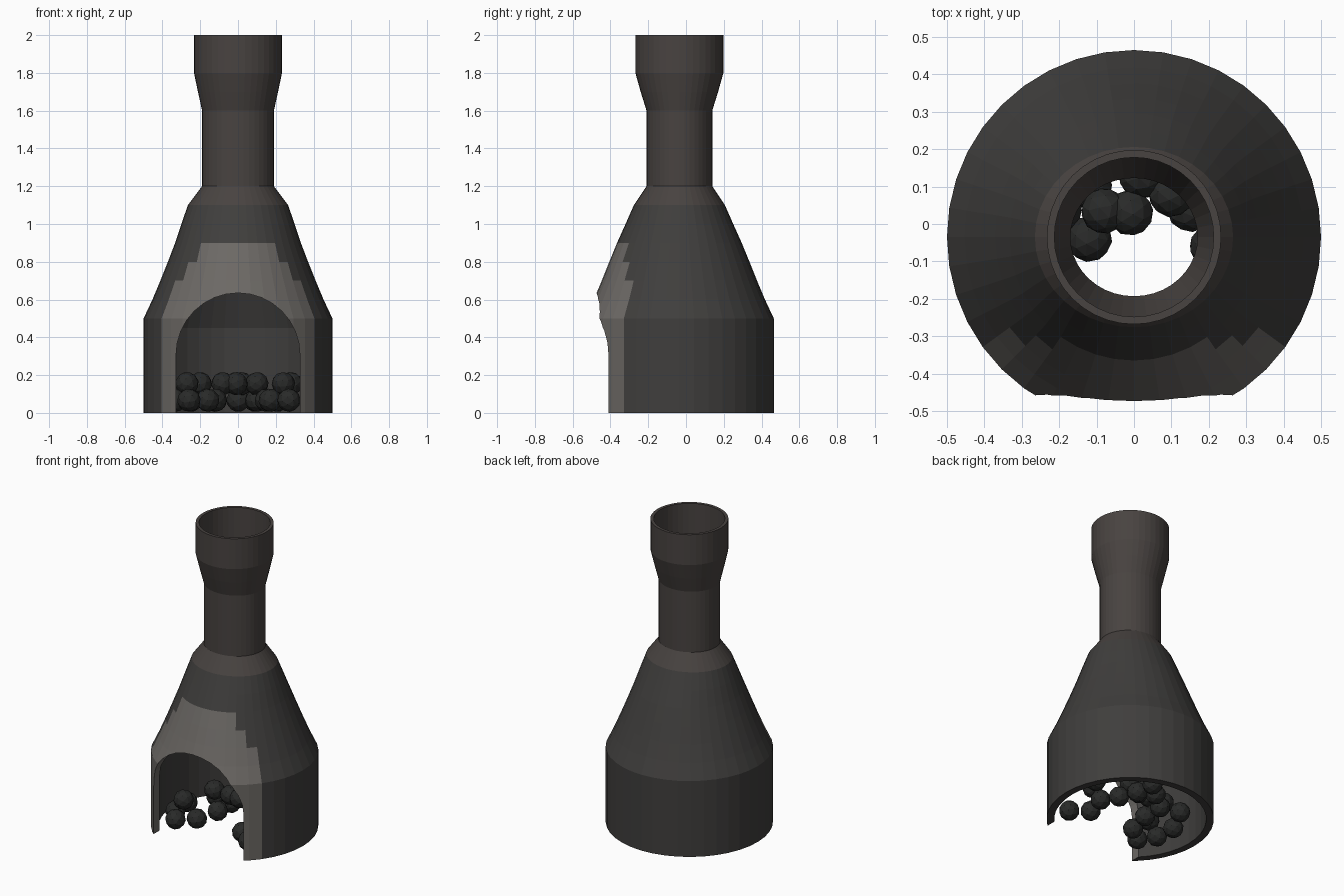
import bpy, bmesh, math, random

if "Cube" in bpy.data.objects:
    bpy.data.objects.remove(bpy.data.objects["Cube"])

SEG = 40          # sides of the turned shell
CY = -0.035       # y of the shell axis
random.seed(4)


def material(name, rgb):
    m = bpy.data.materials.new(name)
    m.diffuse_color = (*rgb, 1)
    m.use_nodes = True
    m.node_tree.nodes["Principled BSDF"].inputs["Base Color"].default_value = m.diffuse_color
    return m


IRON = material("dark_iron", (0.05, 0.048, 0.046))
TRIM = material("pale_surround", (0.15, 0.14, 0.13))
FLUE = material("flue_iron", (0.065, 0.056, 0.052))
COAL = material("coal", (0.022, 0.023, 0.022))


def add_object(name, bm, mats):
    bmesh.ops.recalc_face_normals(bm, faces=bm.faces[:])
    me = bpy.data.meshes.new(name)
    bm.to_mesh(me)
    bm.free()
    for m in mats:
        me.materials.append(m)
    ob = bpy.data.objects.new(name, me)
    bpy.context.collection.objects.link(ob)
    return ob


# Turned shell: outer skin upward, then inner skin downward (rx, ry, z)
outer = [(.5, .5, 0), (.5, .5, .5), (.453, .453, .6), (.411, .411, .7),
         (.371, .371, .8), (.333, .33, .9), (.3, .285, 1.0), (.265, .241, 1.1),
         (.19, .174, 1.2), (.19, .174, 1.6), (.212, .205, 1.7),
         (.233, .233, 1.8), (.233, .233, 2.0)]
inner = [(.213, .213, 2.0), (.213, .213, 1.8), (.17, .158, 1.6),
         (.17, .158, 1.2), (.24, .216, 1.09), (.34, .335, .78),
         (.455, .455, .45), (.455, .455, 0)]
profile = outer + inner

bm = bmesh.new()
rings = []
for rx, ry, z in profile:
    rings.append([bm.verts.new((rx * math.sin(2 * math.pi * i / SEG),
                                CY - ry * math.cos(2 * math.pi * i / SEG), z))
                  for i in range(SEG)])
for k, ring in enumerate(rings):
    nxt = rings[(k + 1) % len(rings)]
    top = max(profile[k][2], profile[(k + 1) % len(rings)][2])
    # stepped surround: facets kept pale on each side of the front
    half = 6 if top < .75 else 5 if top < .85 else 4 if top < .95 else 0
    for i in range(SEG):
        j = (i + 1) % SEG
        f = bm.faces.new((ring[i], ring[j], nxt[j], nxt[i]))
        if top > 1.15:
            f.material_index = 2
        elif k < len(outer) - 1 and min(i, SEG - 1 - i) < half:
            f.material_index = 1
shell = add_object("furnace_shell", bm, [IRON, TRIM, FLUE])

# Arched mouth cutter
R, SPRING = .328, .307
arch = [(-R, -.1), (R, -.1)]
arch += [(R * math.cos(math.pi * t / 16), SPRING + R * math.sin(math.pi * t / 16))
         for t in range(17)]
bm = bmesh.new()
face = bm.faces.new([bm.verts.new((x, -.8, z)) for x, z in arch])
ext = bmesh.ops.extrude_face_region(bm, geom=[face])
bmesh.ops.translate(bm, vec=(0, .75, 0),
                    verts=[v for v in ext["geom"] if isinstance(v, bmesh.types.BMVert)])
for f in bm.faces:
    f.material_index = 1
cutter = add_object("mouth_cutter", bm, [IRON, TRIM, FLUE])
cut = shell.modifiers.new("mouth", 'BOOLEAN')
cut.operation = 'DIFFERENCE'
cut.solver = 'EXACT'
cut.object = cutter
bpy.context.view_layer.objects.active = shell
shell.select_set(True)
bpy.ops.object.modifier_apply(modifier="mouth")
bpy.data.objects.remove(cutter)

# Heap of coals: lower layer then upper layer
low = [(.27, -.28), (.17, -.2), (.21, -.06), (.15, .04), (.1, .15), (.09, .28),
       (-.12, .1), (-.12, -.04), (-.25, .13), (-.34, -.04), (-.33, -.18),
       (-.16, -.2), (-.26, -.28), (0, .2)]
high = [(-.08, .035), (-.01, .03), (.1, .08), (.24, -.1), (.28, -.02),
        (-.2, .04), (-.27, -.18), (.02, .13)]
for n, (x, y, z) in enumerate([(*p, .067) for p in low] + [(*p, .155) for p in high]):
    bm = bmesh.new()
    bmesh.ops.create_icosphere(bm, subdivisions=2, radius=.062)
    ob = add_object(f"coal_{n + 1}", bm, [COAL])
    ob.location = (x, y, z)
    ob.rotation_euler = [random.uniform(0, 6.28) for _ in range(3)]
